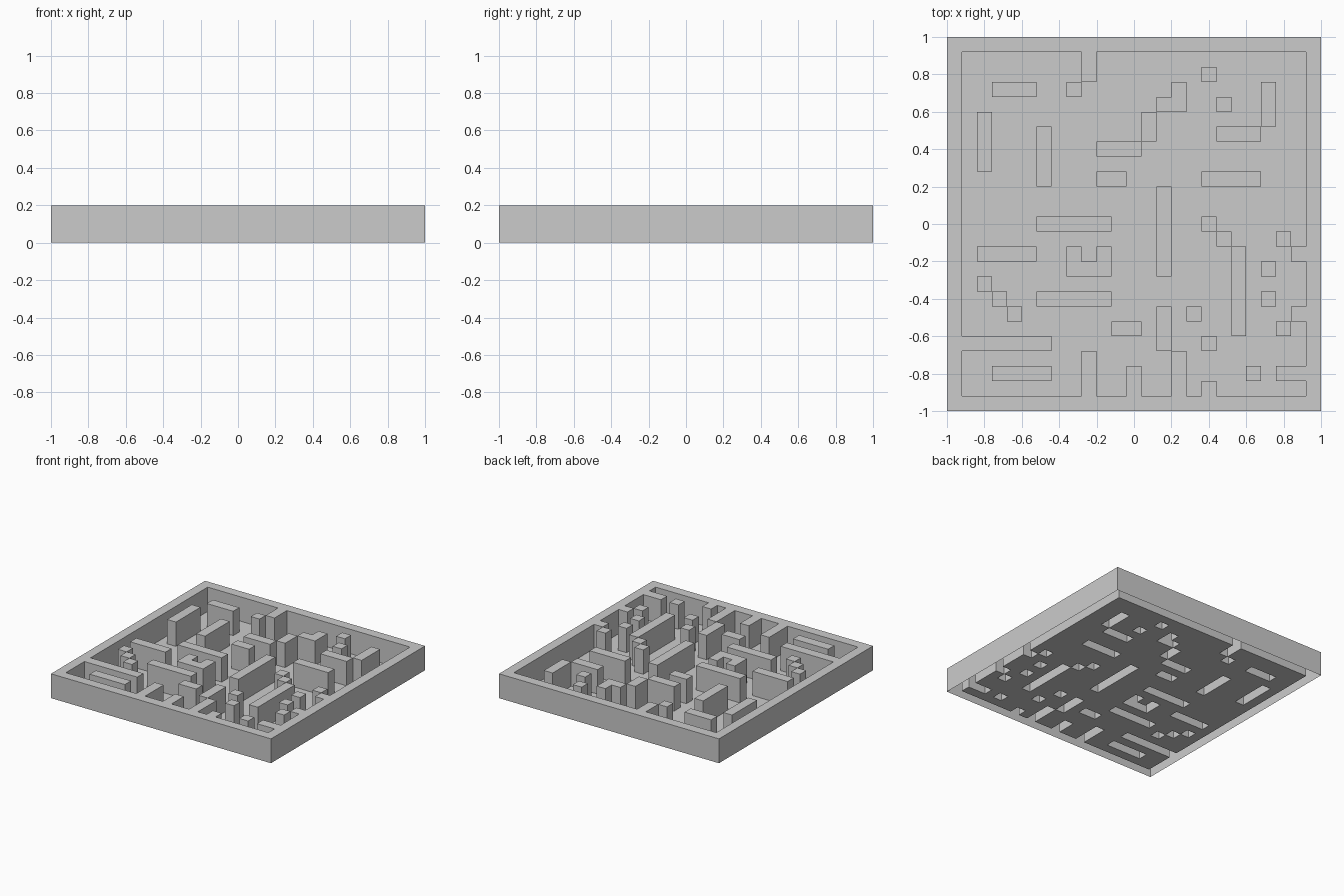
import bpy, bmesh

if "Cube" in bpy.data.objects:
    bpy.data.objects.remove(bpy.data.objects["Cube"])

# Maze tray on a 25 x 25 cell grid: floor at z = 0, hollow walls open underneath
N, CELL, HEIGHT = 25, 0.08, 0.2
walls = set()


def run(x, y, n, dx, dy):
    """Mark n wall cells in a row, starting at cell (x, y)."""
    walls.update((x + i * dx, y + i * dy) for i in range(n))


# Outer rim
for k in (0, N - 1):
    run(0, k, N, 1, 0)
    run(k, 0, N, 0, 1)

# Walls running along x: column, row, length
for x, y, n in [(3, 21, 3), (18, 18, 3), (10, 17, 3), (10, 15, 2), (17, 15, 4),
                (6, 12, 5), (2, 10, 4), (8, 9, 3), (6, 7, 5), (11, 5, 2),
                (1, 4, 6), (3, 2, 4), (22, 2, 2)]:
    run(x, y, n, 1, 0)

# Walls running along y: column, row, length
for x, y, n in [(9, 22, 2), (21, 19, 3), (15, 20, 2), (13, 18, 2), (2, 16, 4),
                (6, 15, 4), (14, 9, 6), (19, 5, 6), (14, 4, 3), (9, 1, 3),
                (12, 1, 2), (15, 1, 3)]:
    run(x, y, n, 0, 1)

# Diagonal steps
run(2, 8, 3, 1, -1)
run(17, 12, 2, 1, -1)

# Single posts
walls.update([(8, 21), (17, 22), (18, 20), (14, 20), (8, 10), (10, 10),
              (16, 6), (17, 4), (17, 1), (20, 2)])

# Mirrored posts at the right rim
for x, y in [(22, 11), (23, 10), (21, 9)]:
    walls.update([(x, y), (x, 16 - y)])


def make_object(name, quads):
    bm = bmesh.new()
    for quad in quads:
        bm.faces.new([bm.verts.new((x * CELL - 1, y * CELL - 1, z)) for x, y, z in quad])
    bmesh.ops.remove_doubles(bm, verts=bm.verts, dist=0.0005)
    mesh = bpy.data.meshes.new(name)
    bm.to_mesh(mesh)
    bm.free()
    obj = bpy.data.objects.new(name, mesh)
    bpy.context.collection.objects.link(obj)


def flat(x, y, z):
    return [(x, y, z), (x + 1, y, z), (x + 1, y + 1, z), (x, y + 1, z)]


# Floor fills every cell without a wall
make_object("maze_floor", [flat(x, y, 0) for x in range(N) for y in range(N)
                           if (x, y) not in walls])

# Wall tops, with a side wherever the neighbouring cell is open
quads = []
for x, y in sorted(walls):
    quads.append(flat(x, y, HEIGHT))
    corners = [(x, y), (x + 1, y), (x + 1, y + 1), (x, y + 1)]
    for i, (dx, dy) in enumerate([(0, -1), (1, 0), (0, 1), (-1, 0)]):
        if (x + dx, y + dy) not in walls:
            a, b = corners[i], corners[(i + 1) % 4]
            quads.append([(*a, 0), (*b, 0), (*b, HEIGHT), (*a, HEIGHT)])
make_object("maze_walls", quads)
